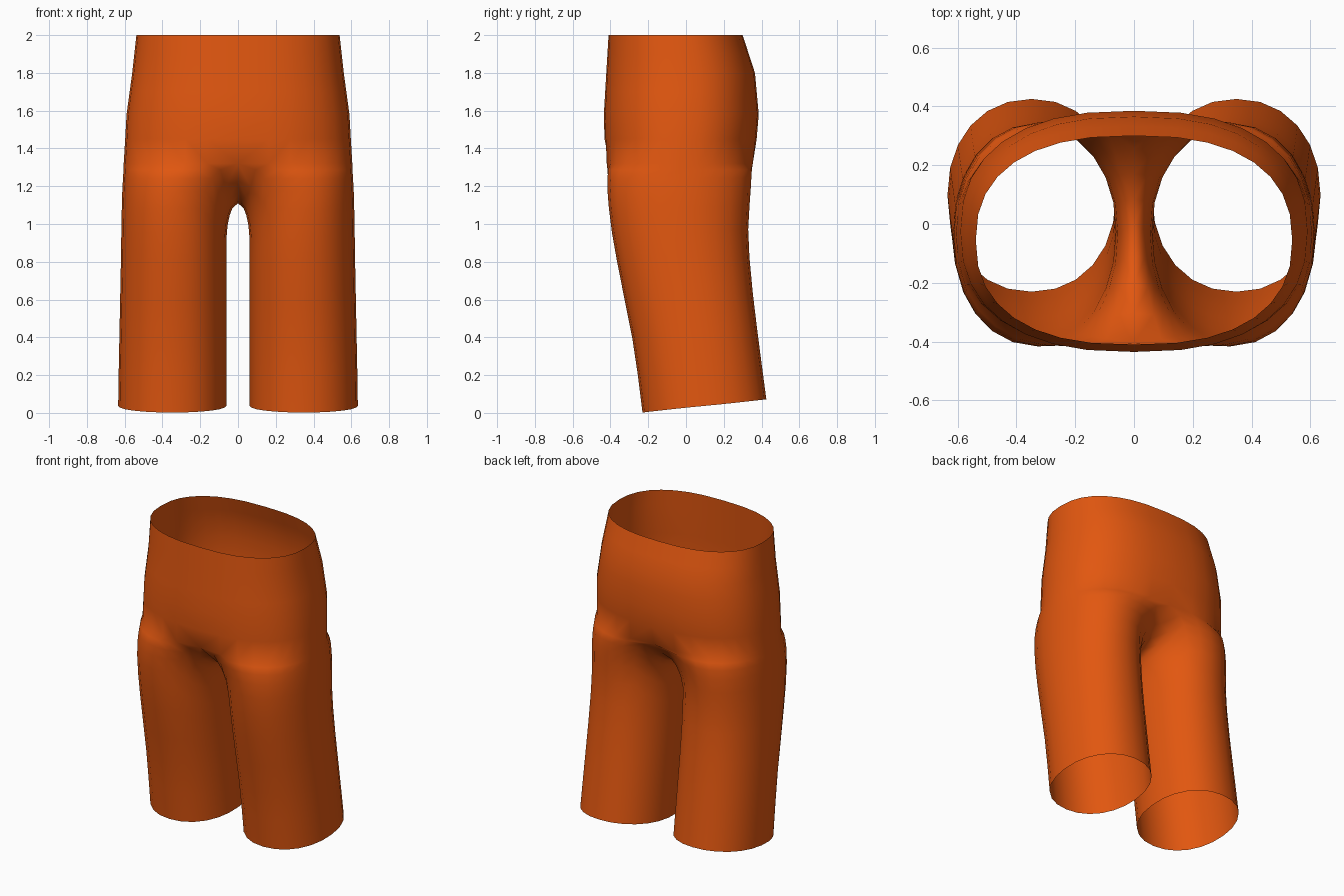
import bpy, math

if "Cube" in bpy.data.objects:
    bpy.data.objects.remove(bpy.data.objects["Cube"])

# height, front y, back y, outer half width
PROFILE = [(0.0, -.23, .435, .635), (.2, -.255, .408, .632), (.4, -.285, .382, .628),
           (.6, -.325, .357, .624), (.8, -.365, .337, .62), (1.0, -.40, .328, .617),
           (1.2, -.42, .345, .613), (1.4, -.43, .37, .60), (1.58, -.435, .385, .59),
           (1.8, -.422, .365, .56), (2.0, -.41, .30, .538)]
N = 24            # points around a leg
CHAIN = 8         # points each side of the outer seam that continue into the hips
SPLIT = 1.32      # height where the hips become legs
CROTCH = 1.11


def profile(z):
    z = min(max(z, 0.0), 2.0)
    for a, b in zip(PROFILE, PROFILE[1:]):
        if z <= b[0]:
            f = (z - a[0]) / (b[0] - a[0])
            return [a[i] + f * (b[i] - a[i]) for i in (1, 2, 3)]


def power(v, e):
    return math.copysign(abs(v) ** e, v)


def hip_point(k, z, tuck=1.0):
    """Point on the right half of the rounded hip outline."""
    front, back, half = profile(z)
    phi = k / CHAIN * math.pi / 2
    x = half * max(math.cos(phi), 0) ** .8 if abs(k) < CHAIN else 0.0
    y = (front + back) / 2 + (back - front) / 2 * power(math.sin(phi), .85)
    if abs(k) == CHAIN:
        y *= tuck
    return (x, y, z)


def split_point(k):
    """Ring where the leg joins the hips, including the seam between the legs."""
    if abs(k) <= CHAIN:
        return hip_point(k, SPLIT, .95)
    s = (k - N / 2) / (N / 2 - CHAIN) if k > 0 else (k + N / 2) / (N / 2 - CHAIN)
    front, back, _ = profile(SPLIT)
    y = (.95 * back if k > 0 else -.95 * front) * abs(s)
    if k < 0:
        y = -y
    return (0.0, y, CROTCH + (SPLIT - CROTCH) * s * s)


def leg_point(k, t):
    """Blend from the joining ring (t = 1) to the round tilted hem (t = 0)."""
    top = split_point(k)
    a = 2 * math.pi * k / N
    z = t * top[2] + (1 - t) * (.037 + .035 * math.sin(a))
    front, back, half = profile(z)
    inner = .062
    x = (half + inner) / 2 + (half - inner) / 2 * power(math.cos(a), .93)
    y = (front + back) / 2 + (back - front) / 2 * power(math.sin(a), .93)
    u = min((1 - t) / .2, 1)
    w = math.sqrt(1 - (1 - u) ** 2)
    return (top[0] + w * (x - top[0]), top[1] + w * (y - top[1]), z)


verts, faces = [], []
ks = list(range(-N // 2 + 1, N // 2 + 1))


def add_ring(points):
    start = len(verts)
    verts.extend(points)
    return list(range(start, len(verts)))


def bridge(low, high, closed):
    n = len(low)
    for i in range(n if closed else n - 1):
        j = (i + 1) % n
        faces.append((low[i], low[j], high[j], high[i]))


# Leg tube
previous = None
for t in (0, .15, .3, .45, .6, .72, .82, .89, .94, .975, 1):
    ring = add_ring([leg_point(k, t) for k in ks])
    if previous:
        bridge(previous, ring, True)
    previous = ring

# Hips up to the open waist
previous = [v for k, v in zip(ks, previous) if abs(k) <= CHAIN]
for z in (1.45, 1.58, 1.7, 1.8, 1.9, 2.0):
    ring = add_ring([hip_point(k, z) for k in range(-CHAIN, CHAIN + 1)])
    bridge(previous, ring, False)
    previous = ring

mesh = bpy.data.meshes.new("shorts")
mesh.from_pydata(verts, [], faces)
mesh.polygons.foreach_set("use_smooth", [True] * len(faces))
shorts = bpy.data.objects.new("shorts", mesh)
bpy.context.collection.objects.link(shorts)

# Other half
mirror = shorts.modifiers.new("other_half", 'MIRROR')
mirror.use_clip = True
mirror.merge_threshold = .0005

orange = bpy.data.materials.new("orange cloth")
orange.diffuse_color = (.76, .095, .005, 1)
orange.use_nodes = True
orange.node_tree.nodes["Principled BSDF"].inputs["Base Color"].default_value = orange.diffuse_color
mesh.materials.append(orange)
